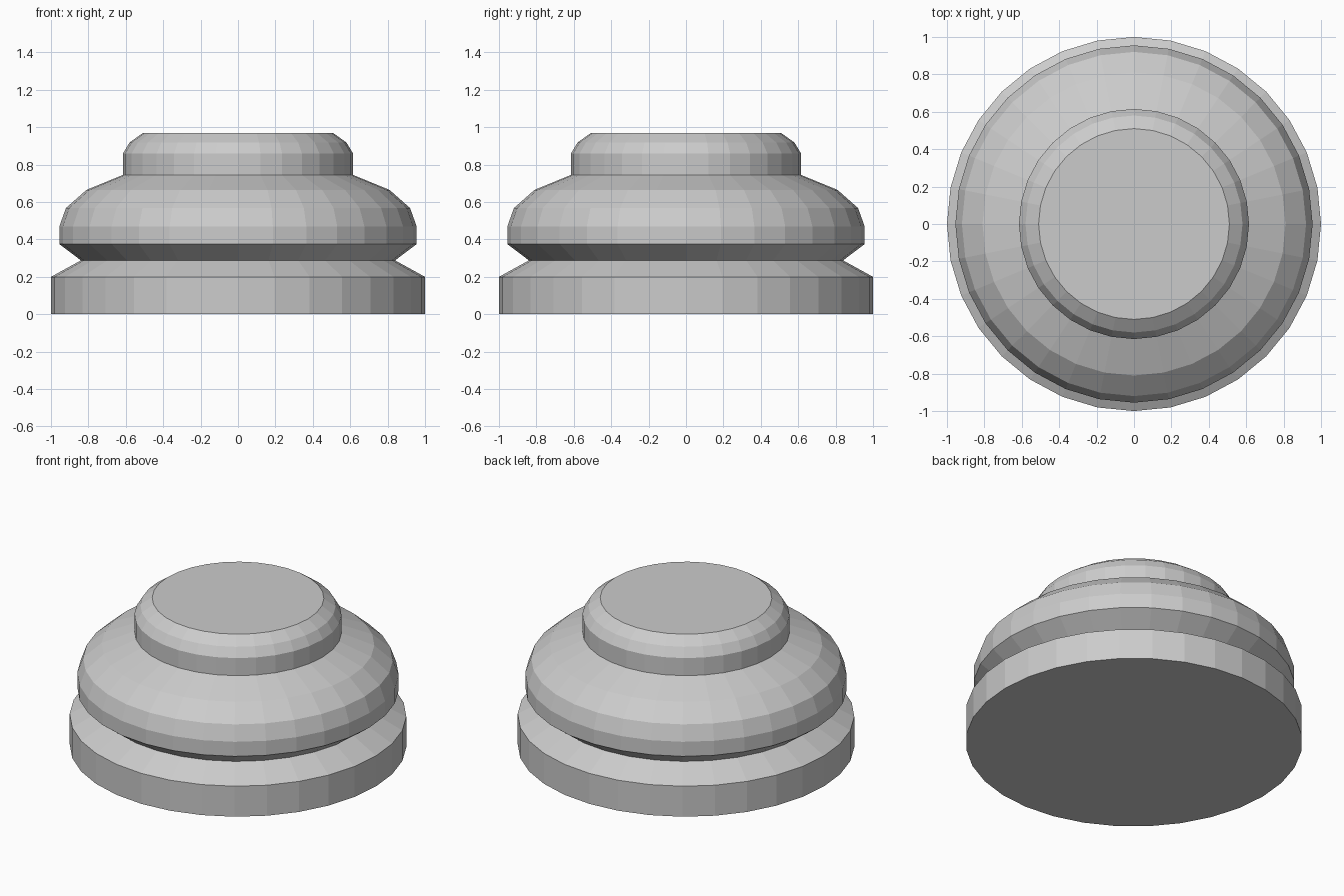
import bpy, bmesh
from math import cos, sin, tau

if "Cube" in bpy.data.objects:
    bpy.data.objects.remove(bpy.data.objects["Cube"])

SIDES = 32

# Half profile (radius, height) from the foot up to the flat top
profile = [
    (1.0, 0.0), (1.0, 0.2),                                   # base disc
    (0.84, 0.288), (0.955, 0.375),                            # waist groove
    (0.955, 0.47), (0.92, 0.568), (0.81, 0.665), (0.615, 0.745),  # rounded body
    (0.615, 0.86), (0.58, 0.918), (0.51, 0.968),              # raised cap
]

bm = bmesh.new()
rings = [[bm.verts.new((r * cos(tau * i / SIDES), r * sin(tau * i / SIDES), z))
          for i in range(SIDES)] for r, z in profile]

# Flat-faced side walls
for low, high in zip(rings, rings[1:]):
    for i in range(SIDES):
        j = (i + 1) % SIDES
        bm.faces.new((low[i], low[j], high[j], high[i]))

# Underside and top
bm.faces.new(rings[0][::-1])
bm.faces.new(rings[-1])

mesh = bpy.data.meshes.new("stepped_round_knob")
bm.to_mesh(mesh)
bm.free()
bpy.context.collection.objects.link(bpy.data.objects.new("stepped_round_knob", mesh))
